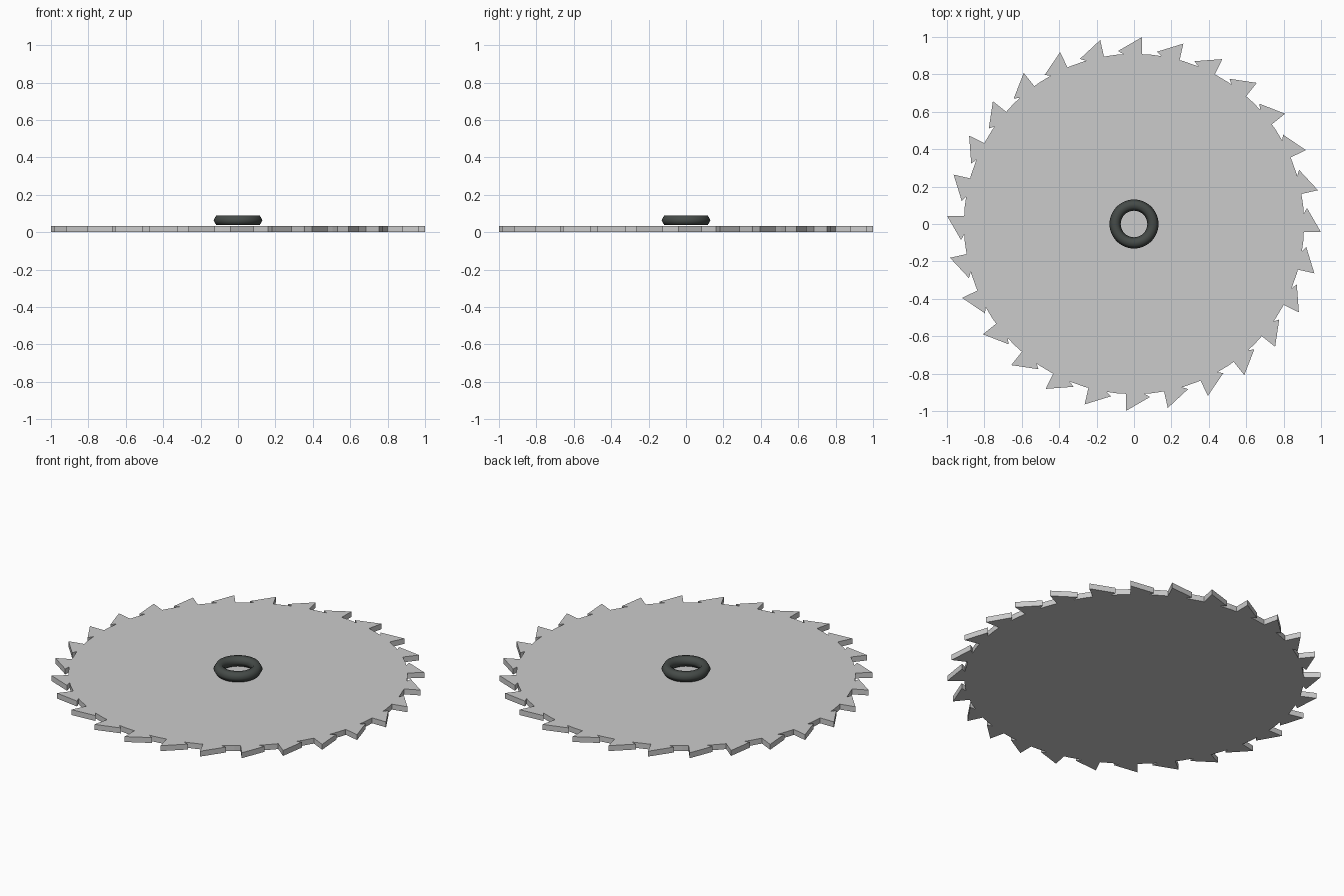
import bpy
from math import radians, cos, sin, tau

if "Cube" in bpy.data.objects:
    bpy.data.objects.remove(bpy.data.objects["Cube"])

THICK = 0.032
TEETH = 28

# Flat saw disc
bpy.ops.mesh.primitive_cylinder_add(vertices=64, radius=0.91, depth=THICK,
                                    location=(0, 0, THICK / 2))
bpy.context.object.name = "saw_disc"

# Triangular teeth set around the rim, all leaning clockwise
for i in range(TEETH):
    a = i * tau / TEETH
    bpy.ops.mesh.primitive_cylinder_add(
        vertices=3, radius=0.0855, depth=THICK,
        location=(0.925 * cos(a), 0.925 * sin(a), THICK / 2),
        rotation=(0, 0, a - radians(120)))
    bpy.context.object.name = f"tooth_{i + 1:02d}"

# Dark hub ring just above the disc
bpy.ops.mesh.primitive_torus_add(major_radius=0.101, minor_radius=0.03,
                                 major_segments=48, minor_segments=6,
                                 location=(0, 0, 0.064))
ring = bpy.context.object
ring.name = "hub_ring"
bpy.ops.object.shade_smooth()
dark = bpy.data.materials.new("dark_metal")
dark.diffuse_color = (0.06, 0.07, 0.065, 1)
dark.use_nodes = True
dark.node_tree.nodes["Principled BSDF"].inputs["Base Color"].default_value = dark.diffuse_color
ring.data.materials.append(dark)
